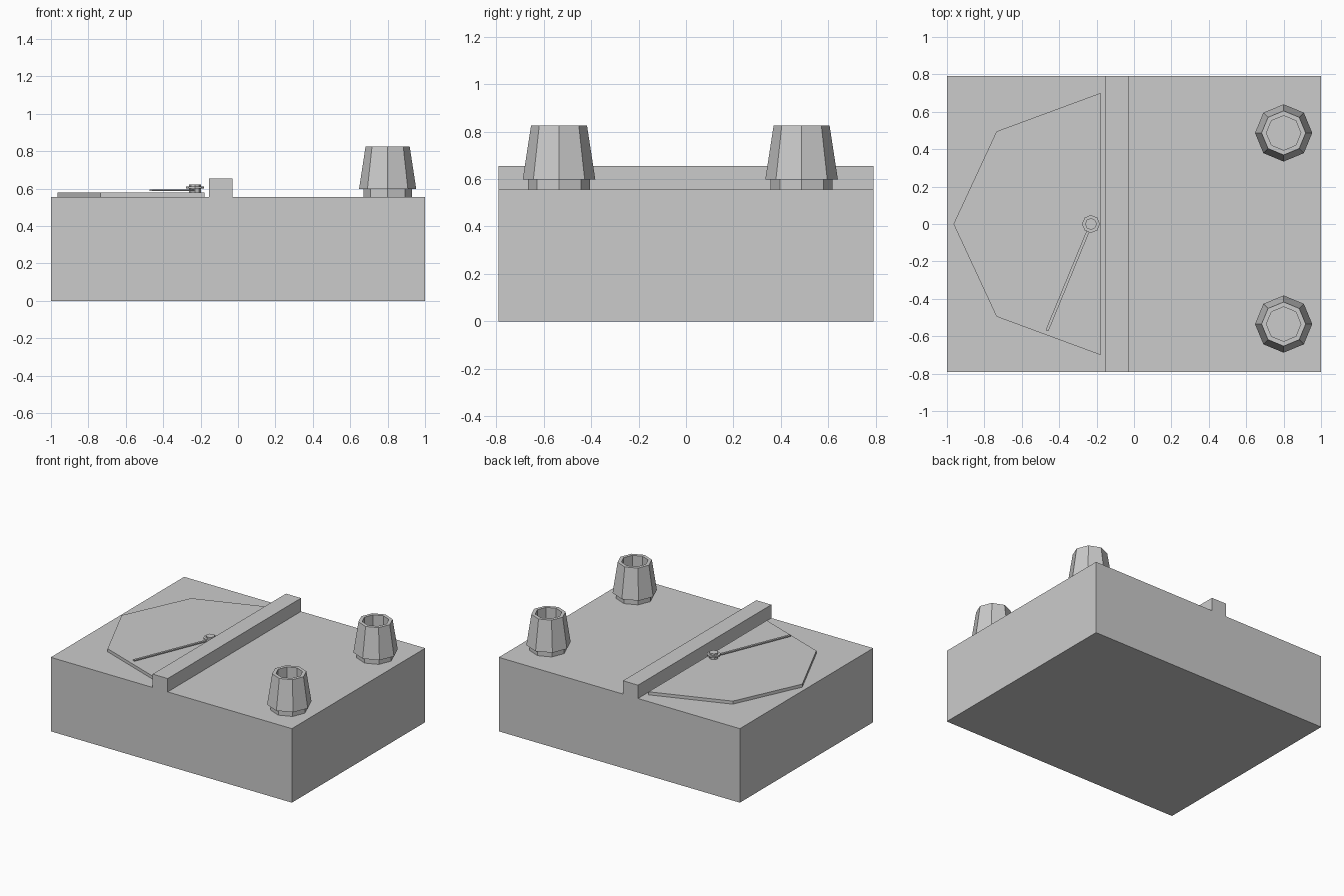
import bpy
import bmesh
from math import cos, sin, pi, atan2, hypot

if "Cube" in bpy.data.objects:
    bpy.data.objects.remove(bpy.data.objects["Cube"])


def finish(name, bm):
    bmesh.ops.recalc_face_normals(bm, faces=bm.faces)
    mesh = bpy.data.meshes.new(name)
    bm.to_mesh(mesh)
    bm.free()
    ob = bpy.data.objects.new(name, mesh)
    bpy.context.collection.objects.link(ob)
    return ob


def prism(name, points, z0, z1):
    """Extrude a flat outline from z0 up to z1."""
    bm = bmesh.new()
    face = bm.faces.new([bm.verts.new((x, y, z0)) for x, y in points])
    ext = bmesh.ops.extrude_face_region(bm, geom=[face])
    for v in ext["geom"]:
        if isinstance(v, bmesh.types.BMVert):
            v.co.z = z1
    return finish(name, bm)


def box(name, x0, x1, y0, y1, z0, z1):
    return prism(name, [(x0, y0), (x1, y0), (x1, y1), (x0, y1)], z0, z1)


def lathe(name, profile, cx, cy, sides=8):
    """Revolve a (radius, z) profile with capped ends."""
    bm = bmesh.new()
    rings = [[bm.verts.new((cx + r * cos(2 * pi * i / sides),
                            cy + r * sin(2 * pi * i / sides), z))
              for i in range(sides)] for r, z in profile]
    for a, b in zip(rings, rings[1:]):
        for i in range(sides):
            j = (i + 1) % sides
            bm.faces.new((a[i], a[j], b[j], b[i]))
    bm.faces.new(rings[0])
    bm.faces.new(rings[-1])
    return finish(name, bm)


TOP = 0.555

# Case and the raised bar across it
box("case", -1, 1, -0.79, 0.79, 0, TOP)
box("divider_bar", -0.155, -0.03, -0.79, 0.79, TOP, 0.655)

# Dial plate: half of a stretched octagon
half = [(-0.18 - 0.785 * sin(a), 0.7 * cos(a)) for a in (i * pi / 4 for i in range(5))]
prism("dial_plate", half, TOP, 0.578)

# Needle and its pivot
hub = (-0.23, 0.0)
tip = (-0.465, -0.57)
length = hypot(tip[0] - hub[0], tip[1] - hub[1])
needle = box("needle", 0, length, -0.008, 0.008, 0.587, 0.596)
needle.location = (hub[0], hub[1], 0)
needle.rotation_euler.z = atan2(tip[1] - hub[1], tip[0] - hub[0])
lathe("pivot_pin", [(0.031, 0.578), (0.031, 0.622)], *hub)
lathe("pivot_disc", [(0.048, 0.599), (0.048, 0.61)], *hub)

# Tapered hollow knobs
knob = [(0.13, TOP), (0.13, 0.597), (0.153, 0.597), (0.118, 0.825),
        (0.092, 0.825), (0.092, 0.62)]
for side, y in (("front", -0.535), ("back", 0.487)):
    lathe(side + "_knob", knob, 0.8, y)
